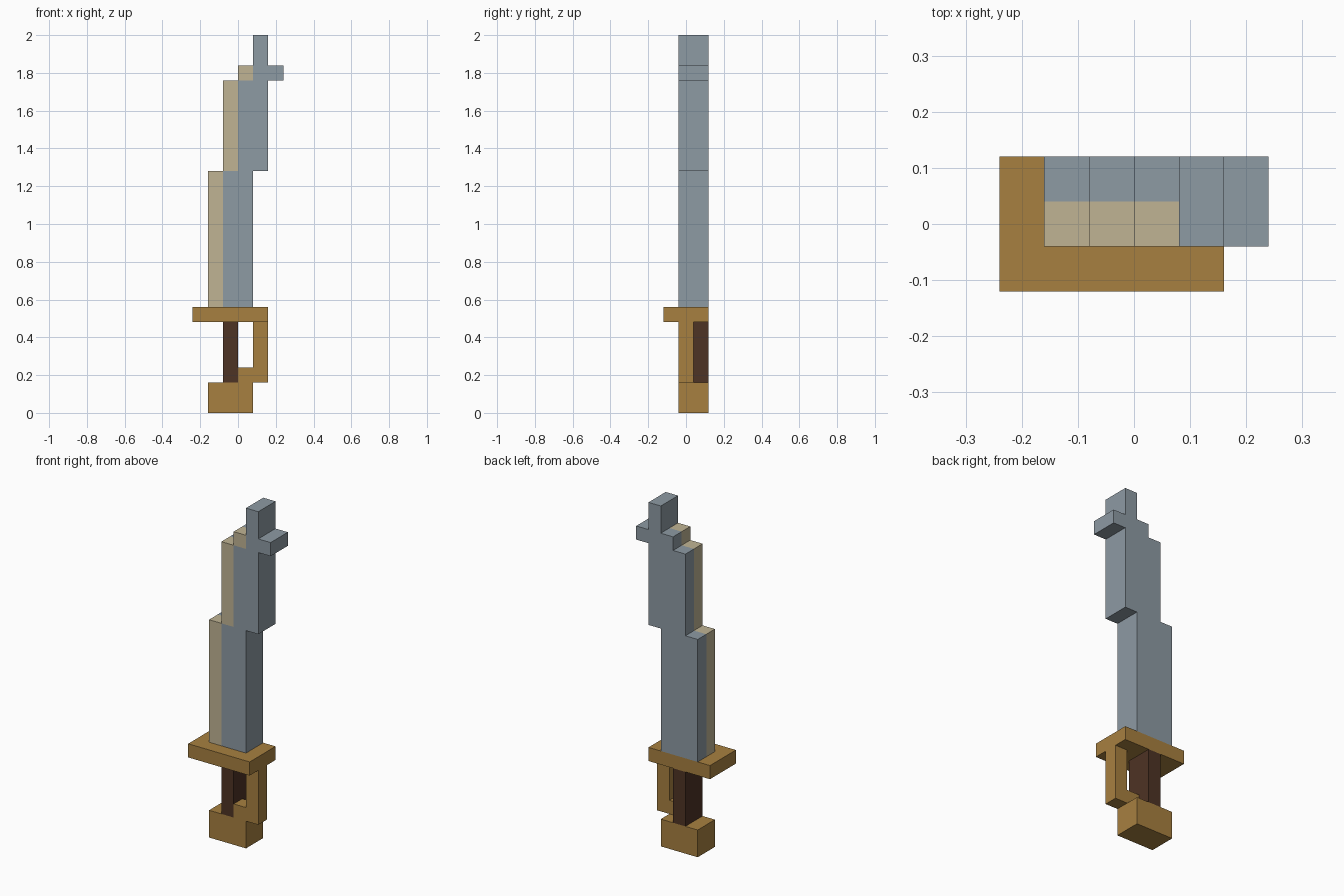
import bpy
import bmesh
from mathutils import Vector

if "Cube" in bpy.data.objects:
    bpy.data.objects.remove(bpy.data.objects["Cube"], do_unlink=True)

UNIT = 0.08                      # edge of one block
ORIGIN = Vector((0, -1.5, 0))    # centres the three-block depth on y = 0


def material(name, rgb):
    mat = bpy.data.materials.new(name)
    mat.use_nodes = True
    colour = (*rgb, 1)
    mat.diffuse_color = colour
    mat.node_tree.nodes["Principled BSDF"].inputs["Base Color"].default_value = colour
    return mat


steel = material("blue grey steel", (0.27, 0.325, 0.37))
bone = material("pale cutting edge", (0.525, 0.455, 0.296))
brass = material("brass", (0.386, 0.216, 0.051))
leather = material("dark brown grip", (0.076, 0.033, 0.018))


def block_part(name, boxes, mats, paint=lambda cell: 0):
    """Fuse block boxes ((x, x), (y, y), (z, z)) into one outer skin."""
    cells = {(x, y, z) for bx, by, bz in boxes
             for x in range(*bx) for y in range(*by) for z in range(*bz)}
    bm = bmesh.new()
    for cell in sorted(cells):
        centre = Vector(cell) + Vector((0.5, 0.5, 0.5)) + ORIGIN
        for axis in range(3):
            for sign in (-1, 1):
                n = Vector((0, 0, 0))
                n[axis] = sign
                if tuple(int(c + d) for c, d in zip(cell, n)) in cells:
                    continue
                u = Vector((0, 0, 0))
                u[(axis + 1) % 3] = 1
                v = n.cross(u)
                corners = (-u - v, u - v, u + v, v - u)
                face = bm.faces.new([bm.verts.new((centre + (n + c) / 2) * UNIT)
                                     for c in corners])
                face.material_index = paint(cell)
    # Weld the skin and merge flat areas of one colour
    bmesh.ops.remove_doubles(bm, verts=bm.verts, dist=UNIT / 100)
    bmesh.ops.dissolve_limit(bm, angle_limit=0.01, verts=bm.verts,
                             edges=bm.edges, delimit={'MATERIAL'})
    mesh = bpy.data.meshes.new(name)
    bm.to_mesh(mesh)
    bm.free()
    for mat in mats:
        mesh.materials.append(mat)
    obj = bpy.data.objects.new(name, mesh)
    bpy.context.collection.objects.link(obj)
    return obj


# Hilt
DEEP = (1, 3)
block_part("pommel", [((-2, 1), DEEP, (0, 2))], [brass])
block_part("grip", [((-1, 0), DEEP, (2, 6))], [leather])
block_part("knuckle_bow", [((0, 2), (1, 2), (2, 3)),
                           ((1, 2), (1, 2), (3, 6))], [brass])
block_part("crossguard", [((-3, 2), (0, 3), (6, 7))], [brass])

# Blade: stepped sections, the last two form the hooked tip
sections = [((-2, 1), DEEP, (7, 16)),
            ((-1, 2), DEEP, (16, 22)),
            ((0, 3), DEEP, (22, 23)),
            ((1, 2), DEEP, (23, 25))]


def blade_colour(cell):
    # Pale edge: front outermost column of each section below the tip
    x, y, z = cell
    return int(y == 1 and any(x == bx[0] and bz[0] <= z < bz[1]
                              for bx, _, bz in sections[:-1]))


block_part("blade", sections, [steel, bone], blade_colour)
